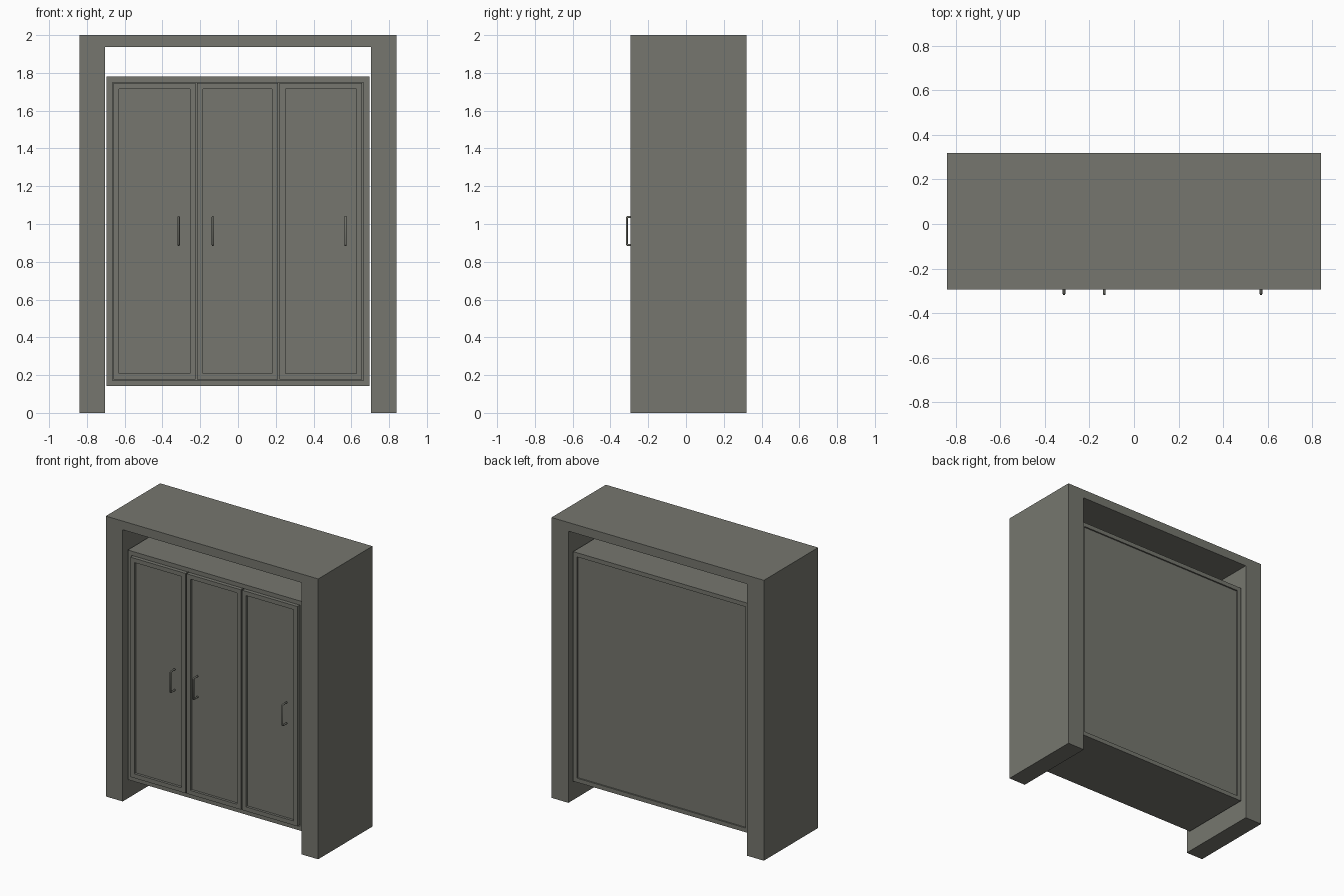
import bpy, bmesh
from mathutils import Vector

if "Cube" in bpy.data.objects:
    bpy.data.objects.remove(bpy.data.objects["Cube"], do_unlink=True)

grey = bpy.data.materials.new("warm_grey")
grey.use_nodes = True
colour = (0.18, 0.183, 0.158, 1)
grey.diffuse_color = colour
grey.node_tree.nodes["Principled BSDF"].inputs["Base Color"].default_value = colour


def finish(name, bm):
    bmesh.ops.recalc_face_normals(bm, faces=bm.faces[:])
    mesh = bpy.data.meshes.new(name)
    bm.to_mesh(mesh)
    bm.free()
    mesh.materials.append(grey)
    obj = bpy.data.objects.new(name, mesh)
    bpy.context.collection.objects.link(obj)
    return obj


def box(bm, x, y, z):
    """Add a box spanning the given ranges and return its front (-y) face."""
    verts = bmesh.ops.create_cube(bm, size=1)["verts"]
    for v in verts:
        v.co = Vector([r[0] if c < 0 else r[1] for c, r in zip(v.co, (x, y, z))])
    faces = {f for v in verts for f in v.link_faces}
    return min(faces, key=lambda f: f.calc_center_median().y)


def extrude_outline(name, points, y0, y1):
    """Extrude an x-z outline from y0 to y1."""
    bm = bmesh.new()
    face = bm.faces.new([bm.verts.new((x, y0, z)) for x, z in points])
    moved = bmesh.ops.extrude_face_region(bm, geom=[face])["geom"]
    for v in moved:
        if isinstance(v, bmesh.types.BMVert):
            v.co.y = y1
    return finish(name, bm)


# Outer surround: two legs joined by a top
right_half = [(0.838, 2), (0.838, 0), (0.705, 0), (0.705, 1.938)]
left_half = [(-x, z) for x, z in reversed(right_half)]
extrude_outline("surround", right_half + left_half, -0.293, 0.319)

# Cabinet carcass: four boards around a slightly recessed back panel
Y = (-0.25, 0.28)
for name, x, y, z in (
    ("cabinet_left_side", (0.665, 0.695), Y, (0.142, 1.78)),
    ("cabinet_right_side", (-0.695, -0.665), Y, (0.142, 1.78)),
    ("cabinet_top", (-0.665, 0.665), Y, (1.75, 1.78)),
    ("cabinet_bottom", (-0.665, 0.665), Y, (0.142, 0.172)),
    ("cabinet_back", (-0.665, 0.665), (0.25, 0.27), (0.172, 1.75)),
):
    bm = bmesh.new()
    box(bm, x, y, z)
    finish(name, bm)


def door(name, x0, x1):
    """Door with a border around a sunken centre panel."""
    bm = bmesh.new()
    front = box(bm, (x0, x1), (-0.27, -0.235), (0.178, 1.746))
    bmesh.ops.inset_individual(bm, faces=[front], thickness=0.043)
    for v in front.verts:
        v.co.y += 0.018
    inner = bmesh.ops.extrude_face_region(bm, geom=[front])["geom"]
    bmesh.ops.delete(bm, geom=[front], context="FACES_ONLY") if front.is_valid else None
    # Straighten the recess walls so the border stays flat
    new = [v for v in inner if isinstance(v, bmesh.types.BMVert)]
    rim = {e.other_vert(v) for v in new for e in v.link_edges} - set(new)
    for v in rim:
        v.co.y = -0.27
    return finish(name, bm)


def handle(name, x):
    """Bow handle swept along a path with rounded corners."""
    curve = bpy.data.curves.new(name, "CURVE")
    curve.dimensions = "3D"
    curve.bevel_depth = 0.006
    curve.bevel_resolution = 2
    curve.use_fill_caps = True
    half = [(-0.265, 0.074), (-0.307, 0.074), (-0.311, 0.072), (-0.313, 0.068)]
    path = half + [(y, -dz) for y, dz in reversed(half)]
    spline = curve.splines.new("POLY")
    spline.points.add(len(path) - 1)
    for p, (y, dz) in zip(spline.points, path):
        p.co = (x, y, 0.963 + dz, 1)
    temp = bpy.data.objects.new(name + "_path", curve)
    bpy.context.collection.objects.link(temp)
    bpy.context.view_layer.update()
    bm = bmesh.new()
    mesh = temp.to_mesh()
    bm.from_mesh(mesh)
    temp.to_mesh_clear()
    bpy.data.objects.remove(temp, do_unlink=True)
    obj = finish(name, bm)
    for poly in obj.data.polygons:
        poly.use_smooth = len(poly.vertices) == 4


# Doors and their handles
for side, x0, x1, hx in (
    ("right", -0.66, -0.225, -0.314),
    ("middle", -0.217, 0.211, -0.133),
    ("left", 0.221, 0.657, 0.569),
):
    door(side + "_door", x0, x1)
    handle(side + "_handle", hx)
